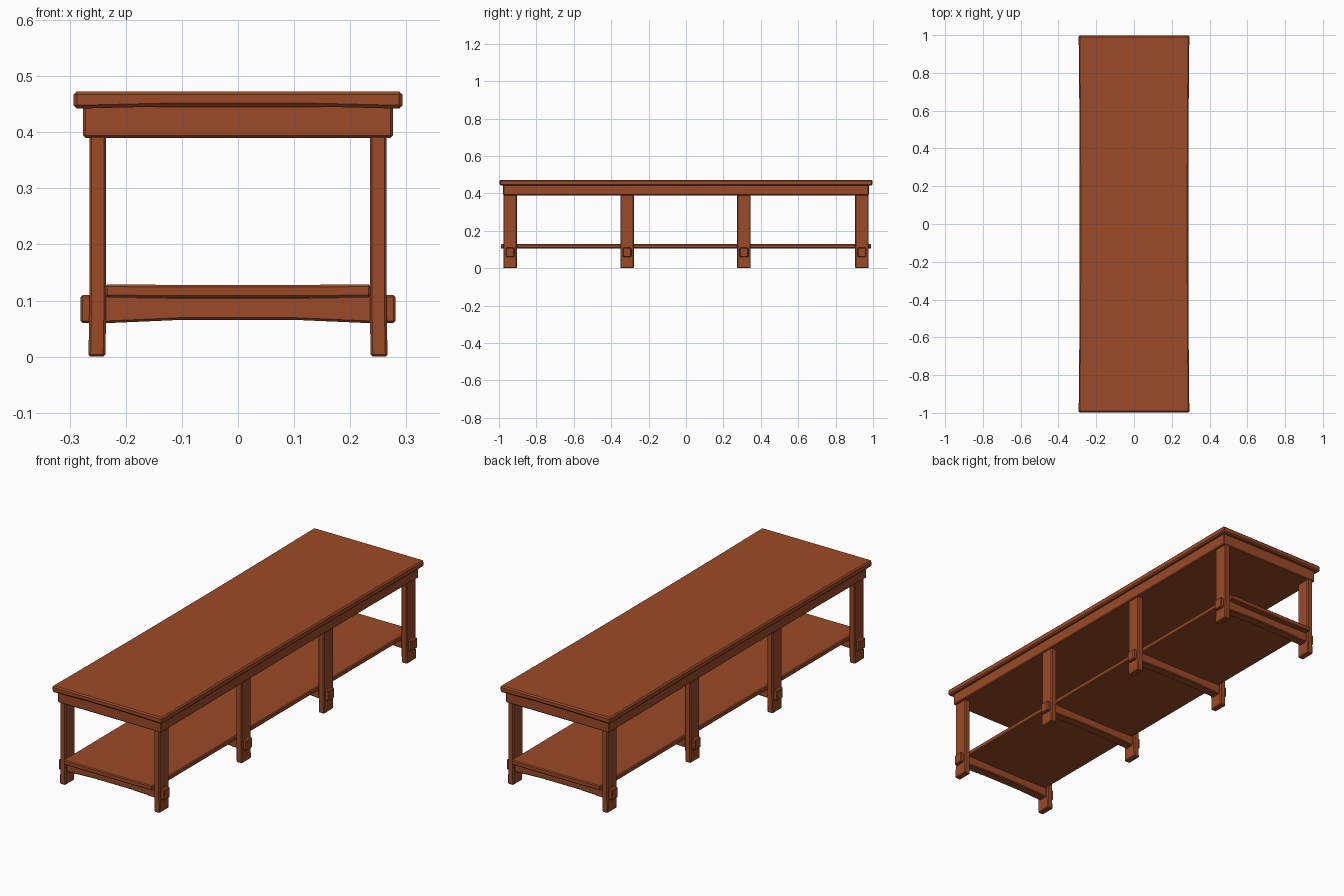
import bpy, bmesh

if "Cube" in bpy.data.objects:
    bpy.data.objects.remove(bpy.data.objects["Cube"])

wood = bpy.data.materials.new("reddish_wood")
wood.diffuse_color = (0.33, 0.068, 0.02, 1)
wood.use_nodes = True
wood.node_tree.nodes["Principled BSDF"].inputs["Base Color"].default_value = wood.diffuse_color


def board(name, lo, hi, cuts=(), warp=None, bevel=0.004):
    """Box between two corners, cut at (axis, position) pairs and bent by warp."""
    bm = bmesh.new()
    bmesh.ops.create_cube(bm, size=1)
    for v in bm.verts:
        for i in range(3):
            v.co[i] = lo[i] + (hi[i] - lo[i]) * (v.co[i] + 0.5)
    for axis, pos in cuts:
        co, no = [0, 0, 0], [0, 0, 0]
        co[axis], no[axis] = pos, 1
        bmesh.ops.bisect_plane(bm, geom=bm.verts[:] + bm.edges[:] + bm.faces[:],
                               plane_co=co, plane_no=no)
    if warp:
        for v in bm.verts:
            warp(v.co)
    mesh = bpy.data.meshes.new(name)
    bm.to_mesh(mesh)
    bm.free()
    mesh.materials.append(wood)
    ob = bpy.data.objects.new(name, mesh)
    bpy.context.collection.objects.link(ob)
    mod = ob.modifiers.new("worn_edges", "BEVEL")
    mod.width = bevel
    mod.segments = 1
    mod.limit_method = "ANGLE"
    return ob


# Table top, slightly hollowed on its long sides and arched underneath
def warp_top(co):
    co.x *= 1 - 0.02 * (1 - co.y ** 2)
    if co.z < 0.455:
        co.z += 0.005 * (1 - (co.x / 0.293) ** 2)


board("table_top", (-0.293, -0.997, 0.442), (0.293, 0.997, 0.473),
      [(0, -0.12), (0, 0.12), (1, -0.6), (1, -0.2), (1, 0.2), (1, 0.6)],
      warp_top, 0.006)


# Apron under the top
def warp_apron(co):
    co.x *= 1 - 0.015 * (1 - co.y ** 2)


board("apron", (-0.276, -0.978, 0.39), (0.276, 0.978, 0.449),
      [(1, -0.5), (1, 0), (1, 0.5)], warp_apron)

# Lower shelf
board("lower_shelf", (-0.237, -0.99, 0.106), (0.237, 0.99, 0.129),
      [(0, -0.12), (0, 0.12)],
      lambda co: setattr(co, "z", co.z - 0.001 * (abs(co.x) < 0.2)))


# Four pairs of legs joined by arched stretchers with protruding tenons
def warp_stretcher(co):
    rise = 0.007 if co.z < 0.08 else -0.003
    co.z += rise * max(0, 1 - (co.x / 0.23) ** 2)


def warp_leg(co):
    if co.z < 0.05:
        co.x *= 1.006


for i, y in enumerate((-0.94, -0.315, 0.31, 0.94)):
    for side, x in (("left", -0.25), ("right", 0.25)):
        board(f"leg_{side}_{i + 1}", (x - 0.015, y - 0.036, 0),
              (x + 0.015, y + 0.036, 0.395), [(2, 0.08)], warp_leg)
    board(f"stretcher_{i + 1}", (-0.281, y - 0.023, 0.06),
          (0.281, y + 0.023, 0.11),
          [(0, p) for p in (-0.23, -0.1, 0.1, 0.23)], warp_stretcher)
